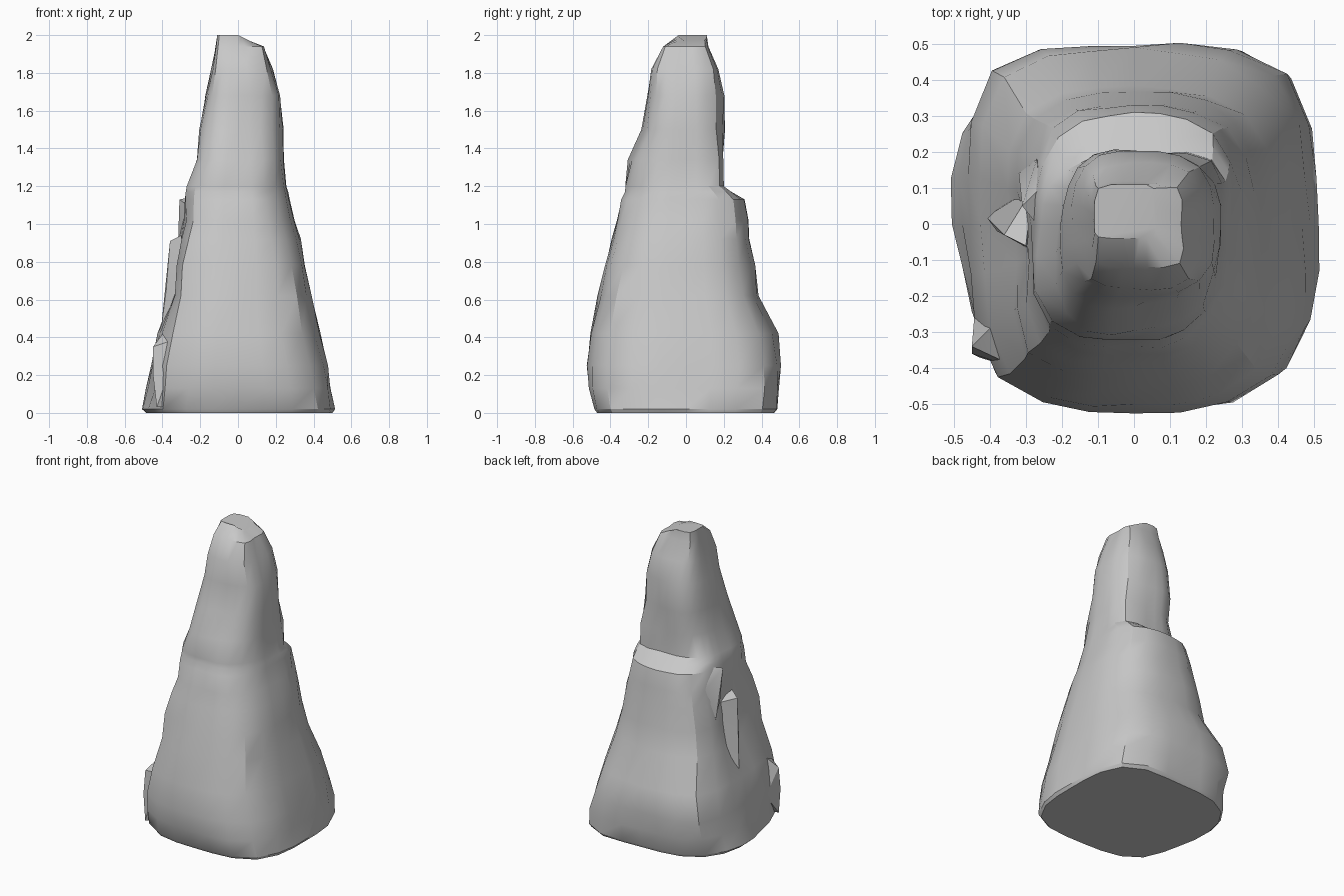
import bpy, bmesh, math
from mathutils import Vector, noise

cube = bpy.data.objects.get("Cube")
if cube:
    bpy.data.objects.remove(cube, do_unlink=True)

stone = bpy.data.materials.new("grey stone")
stone.use_nodes = True
grey = (0.58, 0.58, 0.58, 1)
stone.diffuse_color = grey
stone.node_tree.nodes["Principled BSDF"].inputs["Base Color"].default_value = grey


def finish(name, bm, angle):
    bmesh.ops.recalc_face_normals(bm, faces=bm.faces)
    mesh = bpy.data.meshes.new(name)
    bm.to_mesh(mesh)
    bm.free()
    mesh.materials.append(stone)
    obj = bpy.data.objects.new(name, mesh)
    bpy.context.collection.objects.link(obj)
    bpy.ops.object.select_all(action="DESELECT")
    obj.select_set(True)
    bpy.context.view_layer.objects.active = obj
    bpy.ops.object.shade_smooth_by_angle(angle=math.radians(angle))
    return obj


# Spire sections: height, left edge, right edge, front edge, back edge
sections = [
    (0, .49, .5, .47, .46), (.02, .51, .51, .48, .47), (.13, .48, .49, .51, .48),
    (.25, .46, .47, .52, .5), (.42, .42, .43, .51, .48), (.62, .37, .39, .46, .38),
    (.78, .34, .36, .42, .36), (.92, .3, .33, .39, .34), (1.02, .28, .3, .36, .33),
    (1.13, .27, .27, .33, .31), (1.17, .26, .26, .31, .25), (1.2, .25, .25, .31, .2),
    (1.34, .2, .24, .28, .19), (1.5, .2, .23, .23, .2), (1.68, .17, .23, .2, .2),
    (1.82, .14, .18, .18, .17), (1.94, .12, .14, .12, .12), (2, .11, .06, .04, .11),
]

# Local swellings and hollows: centre, reach, outward push
swells = [
    ((-.34, -.1, .7), .16, -.07),
    ((-.42, .42, .38), .2, .065),
    ((.38, .42, .1), .2, .065),
    ((.4, -.4, .05), .2, .03),
    ((-.45, -.2, .05), .16, -.04),
    ((-.22, -.24, 1.3), .22, .045),
    ((-.3, -.33, .82), .22, .035),
    ((-.28, .28, .95), .15, .02),
    ((-.24, .2, 1.25), .12, -.03),
    ((-.36, -.42, .25), .15, .03),
    ((.19, .17, 1.28), .12, .045),
]


def section_point(row, turn):
    z, left, right, front, back = row
    c, s = math.cos(turn), math.sin(turn)
    # The plan grows squarer towards the tip
    power = 2.9 + max(0, z - 1.7) * 12
    r = (abs(c) ** power + abs(s) ** power) ** (-1 / power)
    p = Vector((r * c * (right if c > 0 else left), r * s * (back if s > 0 else front), z))
    outward = Vector((c, s, 0))
    shift = sum(push * math.exp(-((p - Vector(centre)).length / reach) ** 2)
                for centre, reach, push in swells)
    if 0 < z < 2:
        shift += 0.018 * noise.noise(p * 6)
    return p + outward * shift


# Main rock spire
SIDES = 24
bm = bmesh.new()
rings = [[bm.verts.new(section_point(row, math.tau * i / SIDES)) for i in range(SIDES)]
         for row in sections]
for low, high in zip(rings, rings[1:]):
    for i in range(SIDES):
        j = (i + 1) % SIDES
        bm.faces.new((low[i], low[j], high[j], high[i]))
bm.faces.new(rings[0])
bm.faces.new(rings[-1])
# Broken tip: tilt the crown down towards the right
for v in rings[-1]:
    v.co.z -= max(0, v.co.x) * 0.5
finish("rock_spire", bm, 30)


# Angular blocks that break out of the spire
def block(name, points):
    bm = bmesh.new()
    for p in points:
        bm.verts.new(p)
    hull = bmesh.ops.convex_hull(bm, input=bm.verts)
    spare = [g for g in hull["geom_interior"] if isinstance(g, bmesh.types.BMVert)]
    bmesh.ops.delete(bm, geom=spare, context="VERTS")
    finish(name, bm, 25)


block("front_right_outcrop", [
    (-.45, -.34, .35), (-.39, -.28, .43), (-.3, -.41, .4), (-.45, -.36, .2),
    (-.43, -.37, .03), (-.2, -.3, .5), (-.2, -.3, .05), (-.44, -.22, .2)])
block("side_fin", [
    (-.31, .05, 1.13), (-.26, .1, 1.14), (-.31, .08, .93), (-.27, 0, 1.1),
    (-.32, .14, .82), (-.2, .05, .85), (-.27, .18, 1.02)])
block("side_slab", [
    (-.36, -.03, .91), (-.3, -.06, .94), (-.38, -.02, .65), (-.41, .02, .42),
    (-.28, .1, .9), (-.3, .1, .5), (-.29, -.07, .75)])
